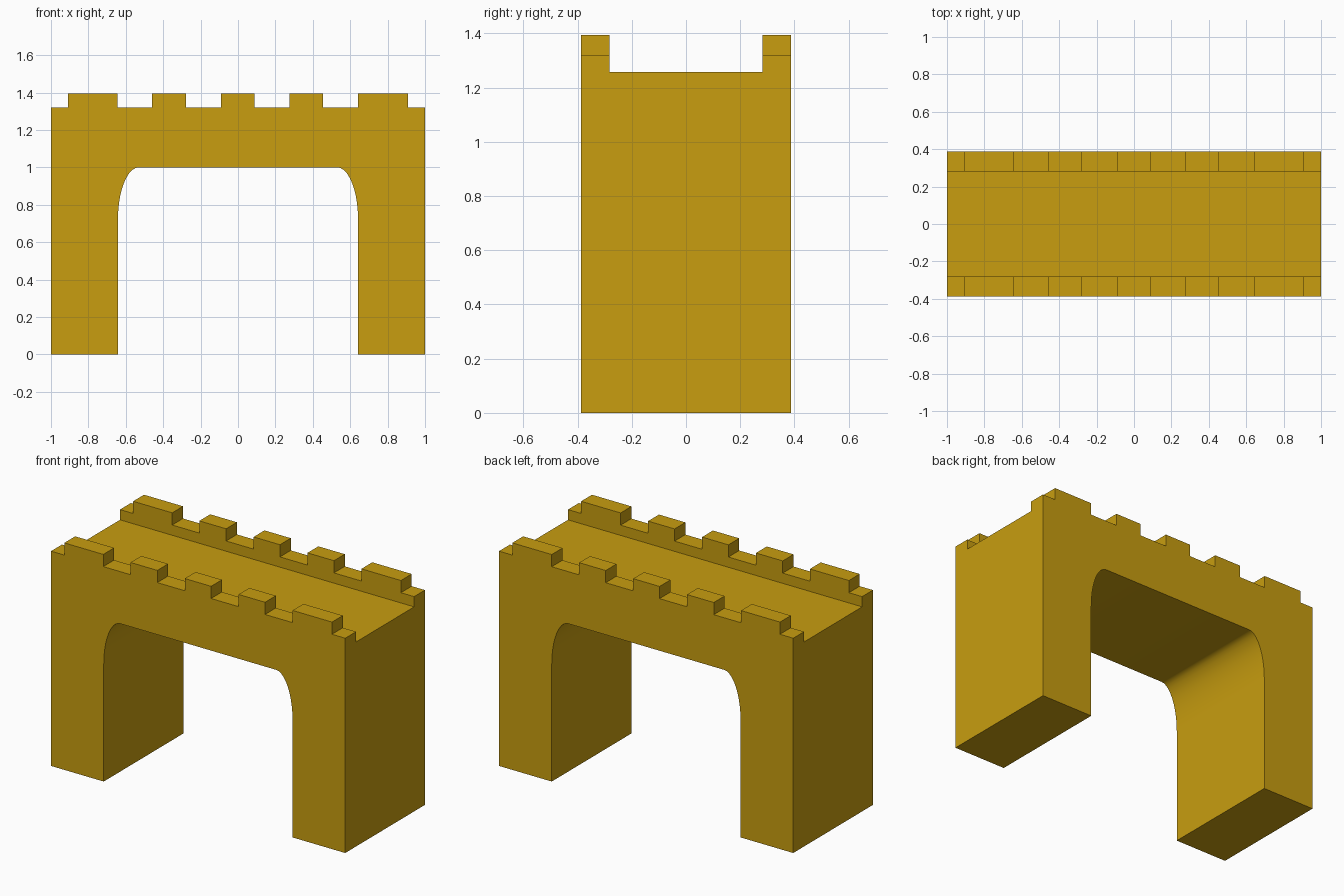
import bpy, bmesh, math

if "Cube" in bpy.data.objects:
    bpy.data.objects.remove(bpy.data.objects["Cube"])

HALF_DEPTH, WALL_INNER = 0.387, 0.282
DECK, LOW, HIGH = 1.257, 1.32, 1.395
SPRING, CROWN = 0.72, 1.0


def prism(name, profile, y0, y1):
    """Extrude an x/z outline along y."""
    bm = bmesh.new()
    face = bm.faces.new([bm.verts.new((x, y0, z)) for x, z in profile])
    ext = bmesh.ops.extrude_face_region(bm, geom=[face])["geom"]
    bmesh.ops.translate(bm, vec=(0, y1 - y0, 0),
                        verts=[v for v in ext if isinstance(v, bmesh.types.BMVert)])
    bmesh.ops.recalc_face_normals(bm, faces=bm.faces)
    mesh = bpy.data.meshes.new(name)
    bm.to_mesh(mesh)
    bm.free()
    obj = bpy.data.objects.new(name, mesh)
    bpy.context.collection.objects.link(obj)
    return obj


# Arch opening: straight jambs with elliptical corners
steps = 10
corner = [(0.53 + 0.112 * math.cos(a), SPRING + (CROWN - SPRING) * math.sin(a))
          for a in (math.pi / 2 * i / steps for i in range(steps + 1))]
arch = [(0.642, 0)] + corner
arch += [(-x, z) for x, z in reversed(arch)]

# Battlements along the top, left to right
merlons = [(-0.91, -0.645), (-0.46, -0.278), (-0.091, 0.088),
           (0.275, 0.455), (0.642, 0.91)]
top = [(-1, LOW)]
for a, b in merlons:
    top += [(a, LOW), (a, HIGH), (b, HIGH), (b, LOW)]
top += [(1, LOW)]

# Whole gateway as one solid
gateway = prism("battlement_archway", arch + [(-1, 0)] + top + [(1, 0)],
                -HALF_DEPTH, HALF_DEPTH)

# Walkway channel cut between the two parapets
cutter = prism("walkway_cutter", [(-1.2, DECK), (1.2, DECK), (1.2, 1.6), (-1.2, 1.6)],
               -WALL_INNER, WALL_INNER)
cutter.hide_render = True
mod = gateway.modifiers.new("walkway", 'BOOLEAN')
mod.operation, mod.solver, mod.object = 'DIFFERENCE', 'EXACT', cutter
bpy.ops.object.select_all(action='DESELECT')
bpy.context.view_layer.objects.active = gateway
gateway.select_set(True)
bpy.ops.object.modifier_apply(modifier=mod.name)
bpy.data.objects.remove(cutter)

# Golden yellow finish
gold = bpy.data.materials.new("golden_yellow")
gold.diffuse_color = (0.58, 0.34, 0.005, 1)
gold.use_nodes = True
gold.node_tree.nodes["Principled BSDF"].inputs["Base Color"].default_value = gold.diffuse_color
gateway.data.materials.clear()
gateway.data.materials.append(gold)
bpy.ops.object.shade_smooth_by_angle(angle=math.radians(30))
